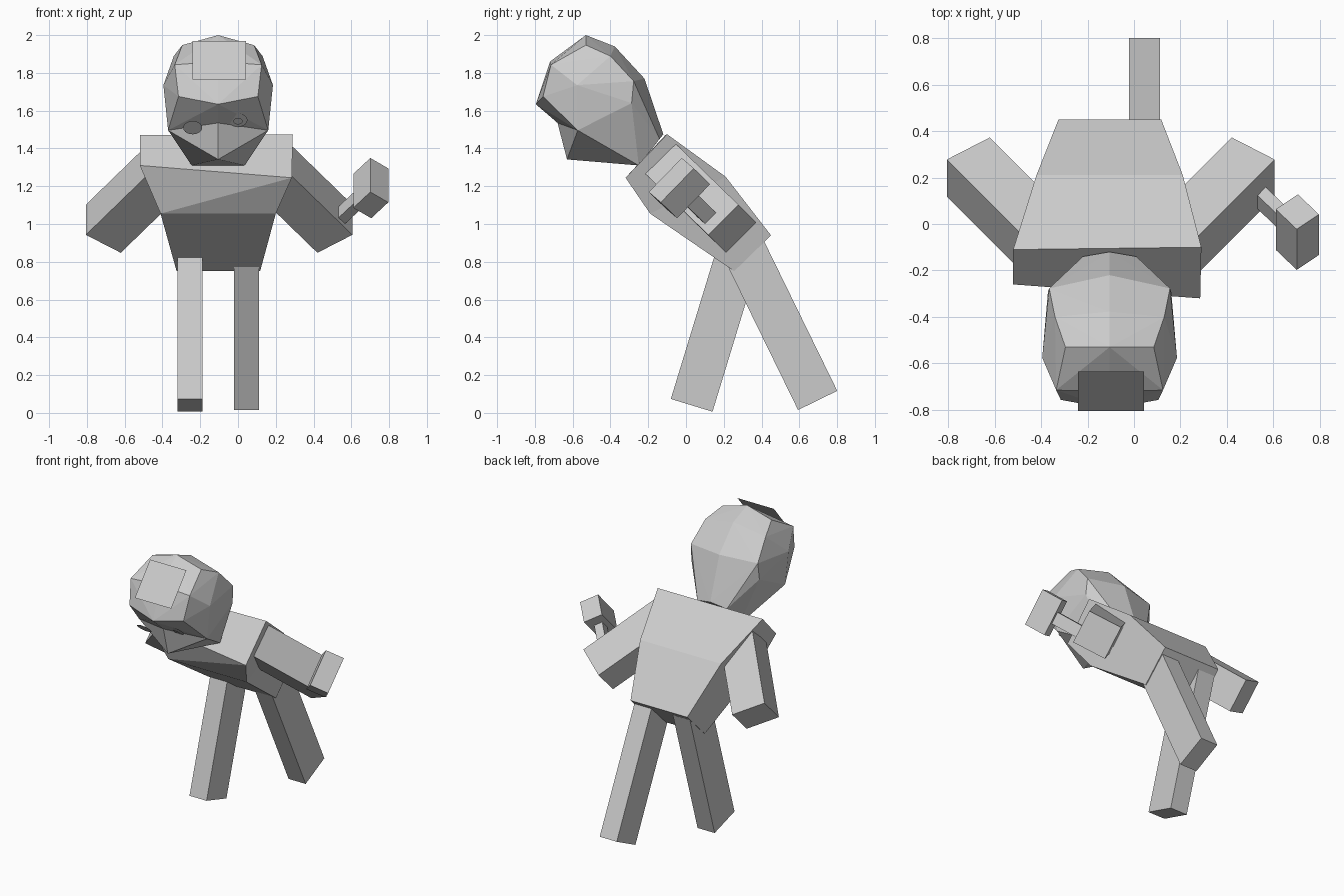
import bpy, bmesh
from mathutils import Vector, Matrix

cube = bpy.data.objects.get("Cube")
if cube:
    bpy.data.objects.remove(cube)

CX = -0.105  # centre line of the figure

grey = bpy.data.materials.new("plain grey")
grey.use_nodes = True
grey.diffuse_color = (0.6, 0.6, 0.6, 1)
grey.node_tree.nodes["Principled BSDF"].inputs["Base Color"].default_value = (0.6, 0.6, 0.6, 1)


def finish(name, bm):
    mesh = bpy.data.meshes.new(name)
    bm.to_mesh(mesh)
    bm.free()
    mesh.materials.append(grey)
    obj = bpy.data.objects.new(name, mesh)
    bpy.context.collection.objects.link(obj)
    return obj


def box(name, centre, *edges):
    """Box spanned by three full edge vectors."""
    bm = bmesh.new()
    m = Matrix([Vector(e) for e in edges]).transposed().to_4x4()
    m.translation = Vector(centre)
    bmesh.ops.create_cube(bm, size=1, matrix=m)
    bmesh.ops.recalc_face_normals(bm, faces=bm.faces)
    return finish(name, bm)


def hull(name, points):
    """Faceted solid mirrored over the centre line from (half width, y, z)."""
    bm = bmesh.new()
    for h, y, z in points:
        for s in ((1, -1) if h else (1,)):
            bm.verts.new((CX + s * h, y, z))
    res = bmesh.ops.convex_hull(bm, input=bm.verts)
    spare = [g for g in res["geom_interior"] if isinstance(g, bmesh.types.BMVert)]
    bmesh.ops.delete(bm, geom=spare, context="VERTS")
    bmesh.ops.recalc_face_normals(bm, faces=bm.faces)
    return finish(name, bm)


# Torso: three rings of four corners, widest at the shoulders
bm = bmesh.new()
sections = [
    [(-0.52, -0.26, 1.31), (0.285, -0.32, 1.245), (0.29, -0.1, 1.475), (-0.52, -0.11, 1.47)],
    [(-0.41, -0.19, 1.055), (0.2, -0.19, 1.055), (0.21, 0.21, 1.25), (-0.42, 0.21, 1.25)],
    [(-0.325, 0.255, 0.75), (0.117, 0.255, 0.75), (0.117, 0.45, 0.94), (-0.325, 0.45, 0.94)],
]
rings = [[bm.verts.new(p) for p in s] for s in sections]
for a, b in zip(rings, rings[1:]):
    for i in range(4):
        j = (i + 1) % 4
        if a is rings[0] and i == 0:
            bm.faces.new((a[0], a[1], b[0]))
            bm.faces.new((a[1], b[1], b[0]))
        else:
            bm.faces.new((a[i], a[j], b[j], b[i]))
bm.faces.new(rings[0])
bm.faces.new(rings[-1])
bmesh.ops.recalc_face_normals(bm, faces=bm.faces)
finish("torso", bm)

# Arms: square bars reaching out, back and down
for name, s in (("left_arm", 1), ("right_arm", -1)):
    reach = Vector((s * 0.34, 0.34, -0.33))
    hand = Vector((-0.1 + s * 0.613, 0.245, 0.975))
    box(name, hand - reach / 2, reach, (0, 0.16, 0.16), (s * 0.185, -0.095, 0.095))

# Legs: bars in mid stride
for name, x, foot, along, length in (
    ("right_leg", -0.255, (0.03, 0.04), (0.292, 0.956), 0.94),
    ("left_leg", 0.045, (0.697, 0.066), (-0.439, 0.898), 0.9),
):
    d = Vector((0, *along))
    box(name, Vector((x, *foot)) + d * length / 2,
        d * length, (0.133, 0, 0), Vector((0, -d.z, d.y)) * 0.231)

# Hammer held in the left hand
up, across = Vector((0, 0.175, 0.18)), Vector((0.095, 0.064, -0.055))
shaft = Vector((0.09, -0.086, 0.084))
head_at = Vector((0.703, -0.035, 1.19))
box("hammer_head", head_at, up, across, shaft)
box("hammer_handle", head_at - shaft * 0.95, up * 0.33, across * 0.45, shaft * 1.6)

# Head: faceted skull narrowing to the neck, plus a pointed jaw
brow, jaw, throat = (0, -0.68, 1.535), (0.265, -0.573, 1.496), (0.14, -0.25, 1.31)
hull("skull", [
    (0, -0.22, 1.77), (0, -0.377, 1.94), (0, -0.53, 2.0), (0, -0.72, 1.86), (0, -0.795, 1.634),
    (0.19, -0.53, 1.947), (0.235, -0.4, 1.889), (0.26, -0.277, 1.756), (0.265, -0.288, 1.64),
    (0.29, -0.576, 1.735), (0.23, -0.715, 1.843), (0.21, -0.757, 1.675),
    brow, jaw, throat, (0, -0.12, 1.475), (0.115, -0.14, 1.45),
])
hull("jaw", [brow, jaw, throat, (0, -0.63, 1.342), (0, -0.25, 1.42)])

# Flat forehead plate, tipped back
bm = bmesh.new()
lower, upper = (-0.805, 1.765), (-0.635, 1.97)
bm.faces.new([bm.verts.new(p) for p in (
    (-0.24, *lower), (0.043, *lower), (0.043, *upper), (-0.24, *upper))])
finish("forehead_plate", bm)

# Disc eyes facing forward and down
tilt = Matrix.Rotation(2.356, 4, "X")
for name, pos, r in (("right_eye", (-0.24, -0.7, 1.51), 0.05),
                     ("left_eye", (0.0, -0.68, 1.55), 0.05),
                     ("left_pupil", (0.0, -0.686, 1.544), 0.024)):
    bm = bmesh.new()
    bmesh.ops.create_circle(bm, cap_ends=True, segments=20, radius=r,
                            matrix=Matrix.Translation(pos) @ tilt)
    bmesh.ops.recalc_face_normals(bm, faces=bm.faces)
    for f in bm.faces:
        f.normal_update()
        if f.normal.y > 0:
            f.normal_flip()
    finish(name, bm)
